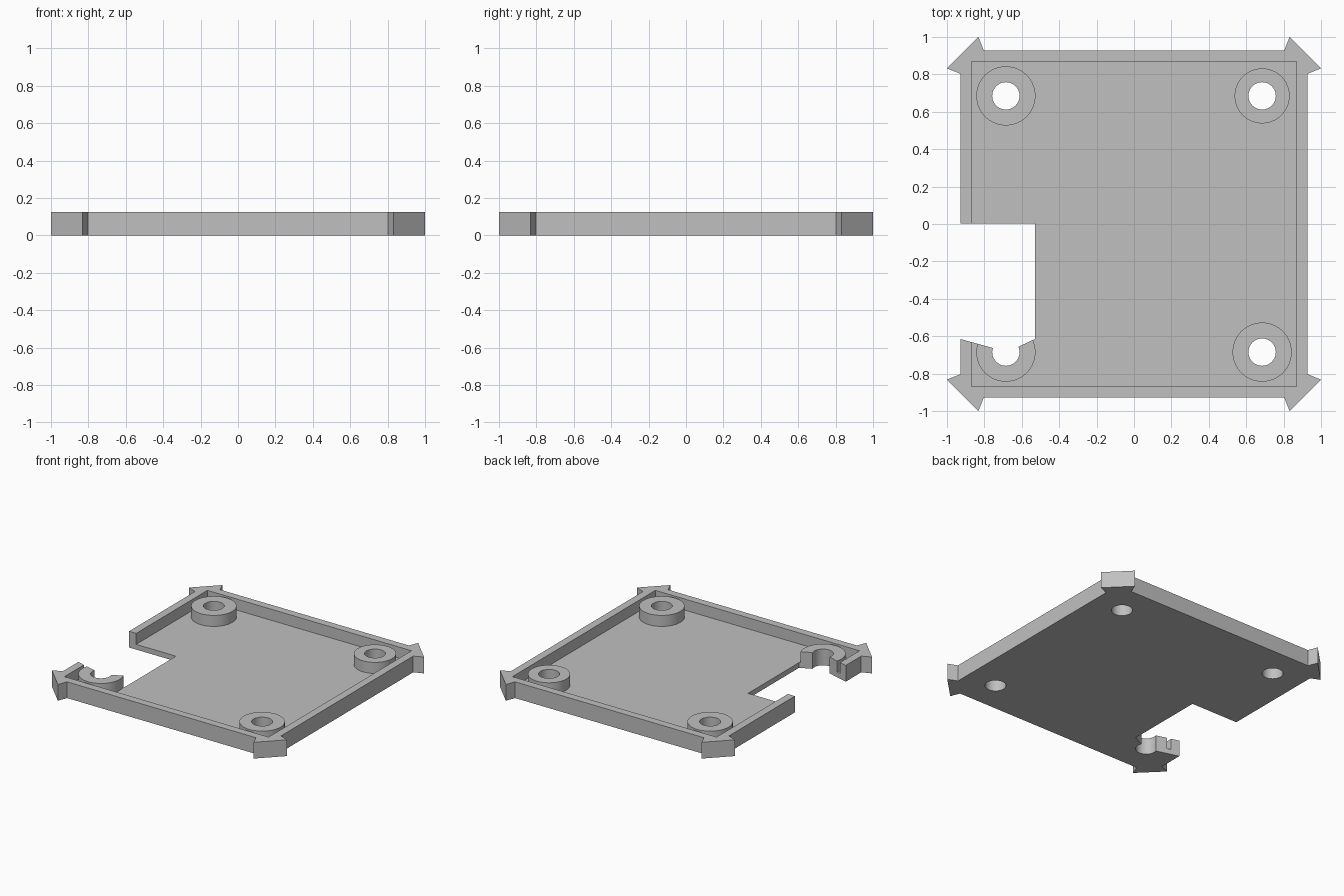
import bpy, bmesh, math

if "Cube" in bpy.data.objects:
    bpy.data.objects.remove(bpy.data.objects["Cube"])

H = 0.125        # overall height
FLOOR = 0.04     # floor thickness
POST = 0.685     # distance of the screw posts from the centre lines
HOLE_R = 0.073

grey = bpy.data.materials.new("plain_grey")
grey.diffuse_color = (0.53, 0.53, 0.53, 1)
grey.use_nodes = True
grey.node_tree.nodes["Principled BSDF"].inputs["Base Color"].default_value = grey.diffuse_color


def prism(name, pts, z0, z1):
    """Extrude a closed 2D outline (counter-clockwise) from z0 to z1."""
    bm = bmesh.new()
    face = bm.faces.new([bm.verts.new((x, y, z0)) for x, y in pts])
    ext = bmesh.ops.extrude_face_region(bm, geom=[face], use_keep_orig=True)
    top = [v for v in ext["geom"] if isinstance(v, bmesh.types.BMVert)]
    bmesh.ops.translate(bm, verts=top, vec=(0, 0, z1 - z0))
    bmesh.ops.recalc_face_normals(bm, faces=bm.faces[:])
    mesh = bpy.data.meshes.new(name)
    bm.to_mesh(mesh)
    bm.free()
    mesh.materials.append(grey)
    ob = bpy.data.objects.new(name, mesh)
    bpy.context.collection.objects.link(ob)
    return ob


def circle(cx, cy, r, n=64):
    return [(cx + r * math.cos(2 * math.pi * i / n),
             cy + r * math.sin(2 * math.pi * i / n)) for i in range(n)]


def combine(target, tool, operation):
    """Apply a boolean and discard the tool object."""
    mod = target.modifiers.new(operation.lower(), 'BOOLEAN')
    mod.operation = operation
    mod.solver = 'EXACT'
    mod.object = tool
    bpy.context.view_layer.objects.active = target
    bpy.ops.object.modifier_apply(modifier=mod.name)
    bpy.data.objects.remove(tool, do_unlink=True)


# Square outline with an arrow-shaped lug at each corner
lug = [(0.928, 0.803), (1.0, 0.832), (0.832, 1.0), (0.803, 0.928)]
outline = []
for k in range(4):
    for x, y in lug:
        for _ in range(k):
            x, y = -y, x
        outline.append((x, y))
tray = prism("tray", outline, 0, H)

# Recess inside the rim
i = 0.868
combine(tray, prism("recess_cutter", [(-i, -i), (i, -i), (i, i), (-i, i)],
                    FLOOR, H + 0.1), 'DIFFERENCE')

# Screw posts, one slightly slimmer, each with a through hole
posts = [(-1, 1, 0.158), (1, 1, 0.147), (1, -1, 0.158), (-1, -1, 0.158)]
for sx, sy, r in posts:
    combine(tray, prism("post", circle(sx * POST, sy * POST, r),
                        FLOOR / 2, H), 'UNION')
for sx, sy, r in posts:
    combine(tray, prism("hole_cutter", circle(sx * POST, sy * POST, HOLE_R),
                        -0.1, H + 0.1), 'DIFFERENCE')

# Side notch that opens into the front left hole
notch = [(-1.1, 0.003), (-1.1, -0.567), (-0.928, -0.615), (-0.755, -0.663),
         (-0.685, -0.685), (-0.62, -0.657), (-0.53, -0.615), (-0.53, 0.003)]
combine(tray, prism("notch_cutter", notch, -0.1, H + 0.1), 'DIFFERENCE')

# Smooth round walls, sharp edges elsewhere
bpy.ops.object.select_all(action='DESELECT')
tray.select_set(True)
bpy.context.view_layer.objects.active = tray
bpy.ops.object.shade_smooth_by_angle(angle=math.radians(20))
